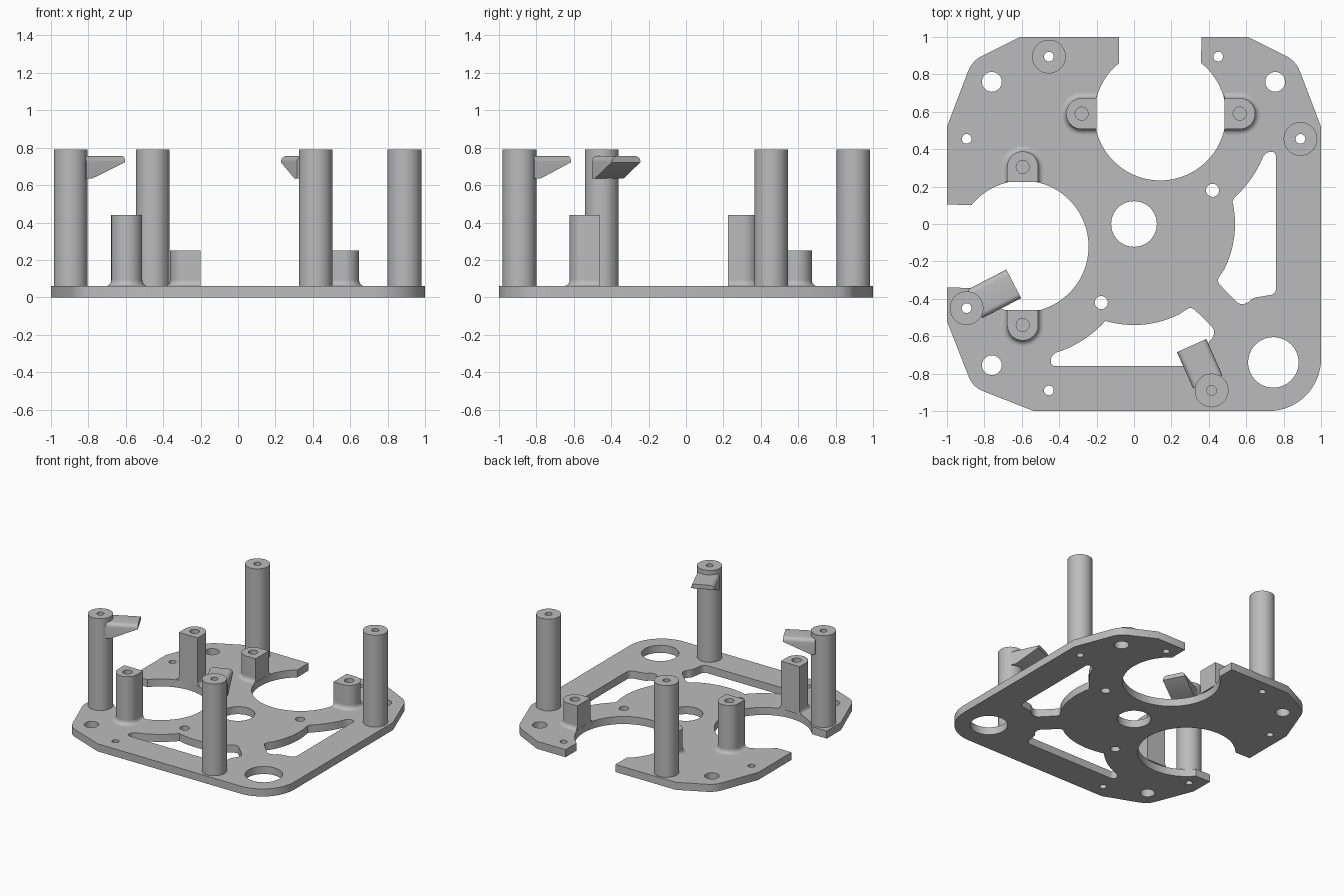
import bpy, bmesh
from math import sin, cos, radians, atan2
from mathutils import Vector, Matrix

if "Cube" in bpy.data.objects:
    bpy.data.objects.remove(bpy.data.objects["Cube"])

GREY = (0.5, 0.5, 0.5, 1)
mat = bpy.data.materials.new("plain grey")
mat.use_nodes = True
mat.diffuse_color = GREY
mat.node_tree.nodes["Principled BSDF"].inputs["Base Color"].default_value = GREY

PLATE = 0.06
REAR = (0.14, 0.585)      # centre of the rear cutout
SIDE = (-0.595, -0.12)    # centre of the side cutout
CUT_R = 0.352


def finish(name, mesh):
    obj = bpy.data.objects.new(name, mesh)
    bpy.context.collection.objects.link(obj)
    mesh.materials.clear()
    mesh.materials.append(mat)
    bpy.ops.object.select_all(action='DESELECT')
    obj.select_set(True)
    bpy.context.view_layer.objects.active = obj
    bpy.ops.object.shade_smooth_by_angle(angle=radians(30))
    return obj


def arc(c, r, a0, a1, n=32):
    angles = [radians(a0 + (a1 - a0) * i / n) for i in range(n + 1)]
    return [(c[0] + r * cos(a), c[1] + r * sin(a)) for a in angles]


def circle(c, r, n=32):
    return arc(c, r, 0, 360, n)[:-1]


def rounded(points, steps=6):
    """Round every corner given as (x, y, setback)."""
    out = []
    for i, p in enumerate(points):
        v = Vector(p[:2])
        if len(p) == 2:
            out.append(v)
            continue
        a, b = Vector(points[i - 1][:2]), Vector(points[(i + 1) % len(points)][:2])
        s = v + (a - v).normalized() * min(p[2], (a - v).length * 0.5)
        e = v + (b - v).normalized() * min(p[2], (b - v).length * 0.5)
        for k in range(steps + 1):
            t = k / steps
            out.append(s * (1 - t) ** 2 + v * 2 * t * (1 - t) + e * t * t)
    return out


def prism(name, loops, z0, z1):
    """Extrude an outline with holes between two heights."""
    cu = bpy.data.curves.new(name, 'CURVE')
    cu.dimensions = '2D'
    cu.fill_mode = 'BOTH'
    cu.extrude = (z1 - z0) / 2
    for loop in loops:
        sp = cu.splines.new('POLY')
        sp.points.add(len(loop) - 1)
        for pt, p in zip(sp.points, loop):
            pt.co = (p[0], p[1], 0, 1)
        sp.use_cyclic_u = True
    tmp = bpy.data.objects.new("tmp", cu)
    bpy.context.collection.objects.link(tmp)
    dg = bpy.context.evaluated_depsgraph_get()
    mesh = bpy.data.meshes.new_from_object(tmp.evaluated_get(dg))
    bpy.data.objects.remove(tmp)
    bm = bmesh.new()
    bm.from_mesh(mesh)
    bmesh.ops.remove_doubles(bm, verts=bm.verts, dist=0.0002)
    bmesh.ops.translate(bm, verts=bm.verts, vec=(0, 0, (z0 + z1) / 2))
    bmesh.ops.recalc_face_normals(bm, faces=bm.faces)
    bm.to_mesh(mesh)
    bm.free()
    return finish(name, mesh)


def pocket(c, start, tip):
    """Window between the hub disc, a cutout rim and the outer frame."""
    return rounded([(0.76, tip, 0.03), (0.712, tip, 0.02)]
                   + arc(c, 0.595, start, -48, 12)
                   + arc((0, 0), 0.54, 13, -27, 16)
                   + [(0.44, -0.305, 0.03), (0.56, -0.43, 0.03),
                      (0.605, -0.425, 0.02), (0.635, -0.395, 0.02),
                      (0.76, -0.375, 0.035)])


def swap(points):
    return [(-p[1], -p[0]) for p in points]


# Base plate: outline with the two open cutouts, holes and windows
outline = rounded(
    [(-0.536, -1)] + arc((0.72, -0.72), 0.28, -90, 0, 16)
    + [(1, 0.52), (0.866, 0.872, 0.06), (0.61, 1), (0.36, 1)]
    + arc(REAR, CUT_R, 51.5, -231.5, 72)
    + [(-0.08, 1), (-0.61, 1), (-0.866, 0.872, 0.06), (-1, 0.52), (-1, 0.104)]
    + arc(SIDE, CUT_R, 141, -141, 72)
    + [(-1, -0.34), (-1, -0.52), (-0.862, -0.872, 0.06)])

POSTS = [(-0.455, 0.895), (0.89, 0.455), (-0.895, -0.45), (0.415, -0.89)]
holes = [circle((0, 0), 0.122, 48), circle((0.745, -0.74), 0.135, 48)]
holes += [circle(c, 0.053) for c in ((-0.76, 0.76), (0.755, 0.76), (-0.76, -0.755))]
holes += [circle(c, 0.035) for c in ((0.42, 0.18), (-0.175, -0.42))]
holes += [circle(c, 0.026, 24) for c in
          [(0.45, 0.895), (-0.895, 0.455), (-0.455, -0.89)] + POSTS[:3]]
windows = [pocket(REAR, -22, 0.385),
           swap(pocket((-SIDE[1], -SIDE[0]), -17, 0.445))]
prism("base_plate", [outline] + holes + windows, 0, PLATE)

# Tall round posts with screw bores
for i, c in enumerate(POSTS):
    prism(f"tall_post_{i + 1}", [circle(c, 0.09, 48), circle(c, 0.026, 24)], PLATE, 0.79)


def retaining_arm(name, base, tip):
    """Wedge arm reaching from a post, its long top edges rounded."""
    d = Vector(tip) - Vector(base)
    n = d.length
    profile = [(0.05, 0.755), (n, 0.755), (n, 0.722), (0.085, 0.635), (0.05, 0.635)]
    bm = bmesh.new()
    face = bm.faces.new([bm.verts.new((x, -0.086, z)) for x, z in profile])
    ext = bmesh.ops.extrude_face_region(bm, geom=[face])
    moved = [g for g in ext["geom"] if isinstance(g, bmesh.types.BMVert)]
    bmesh.ops.translate(bm, verts=moved, vec=(0, 0.172, 0))
    long_edges = [e for e in bm.edges
                  if all(v.co.z > 0.75 for v in e.verts)
                  and abs(e.verts[0].co.y - e.verts[1].co.y) < 0.01]
    bmesh.ops.bevel(bm, geom=long_edges, offset=0.03, segments=5,
                    profile=0.5, affect='EDGES')
    bmesh.ops.recalc_face_normals(bm, faces=bm.faces)
    bm.transform(Matrix.Translation((*base, 0)) @ Matrix.Rotation(atan2(d.y, d.x), 4, 'Z'))
    mesh = bpy.data.meshes.new(name)
    bm.to_mesh(mesh)
    bm.free()
    finish(name, mesh)


retaining_arm("side_arm", POSTS[2], (-0.643, -0.32))
retaining_arm("front_arm", POSTS[3], (0.308, -0.65))


def u_shape(c, angle, r):
    """Half-round outline whose open end faces the cutout."""
    pts = [(0.08, -r)] + arc((0, 0), r, 270, 90, 24) + [(0.08, r)]
    ca, sa = cos(radians(angle)), sin(radians(angle))
    return [(c[0] + x * ca - y * sa, c[1] + x * sa + y * ca) for x, y in pts]


def mount(name, c, angle, top):
    prism(name, [u_shape(c, angle, 0.083), circle(c, 0.035, 24)], PLATE, top)
    # Concave fillet where the mount meets the plate
    bm = bmesh.new()
    rows, f = [], 0.03
    for k in range(7):
        a = radians(15 * k)
        ring = u_shape(c, angle, 0.083 + f * (1 - sin(a)))
        rows.append([bm.verts.new((x, y, PLATE + f * (1 - cos(a)))) for x, y in ring])
    for lo, hi in zip(rows, rows[1:]):
        for i in range(len(lo) - 1):
            bm.faces.new((lo[i + 1], lo[i], hi[i], hi[i + 1]))
    # Close the two end faces beside the cutout
    for j in (0, -1):
        corner = bm.verts.new((rows[-1][j].co.x, rows[-1][j].co.y, PLATE))
        bm.faces.new([r[j] for r in rows] + [corner])
    bmesh.ops.remove_doubles(bm, verts=bm.verts, dist=0.0001)
    bmesh.ops.recalc_face_normals(bm, faces=bm.faces)
    mesh = bpy.data.meshes.new(name + "_fillet")
    bm.to_mesh(mesh)
    bm.free()
    finish(name + "_fillet", mesh)


# Half-round mounts around the two cutouts
mount("rear_mount_right", (-0.28, 0.59), 0, 0.25)
mount("rear_mount_left", (0.565, 0.59), 180, 0.25)
mount("side_mount_back", (-0.595, 0.305), -90, 0.44)
mount("side_mount_front", (-0.595, -0.54), 90, 0.44)
